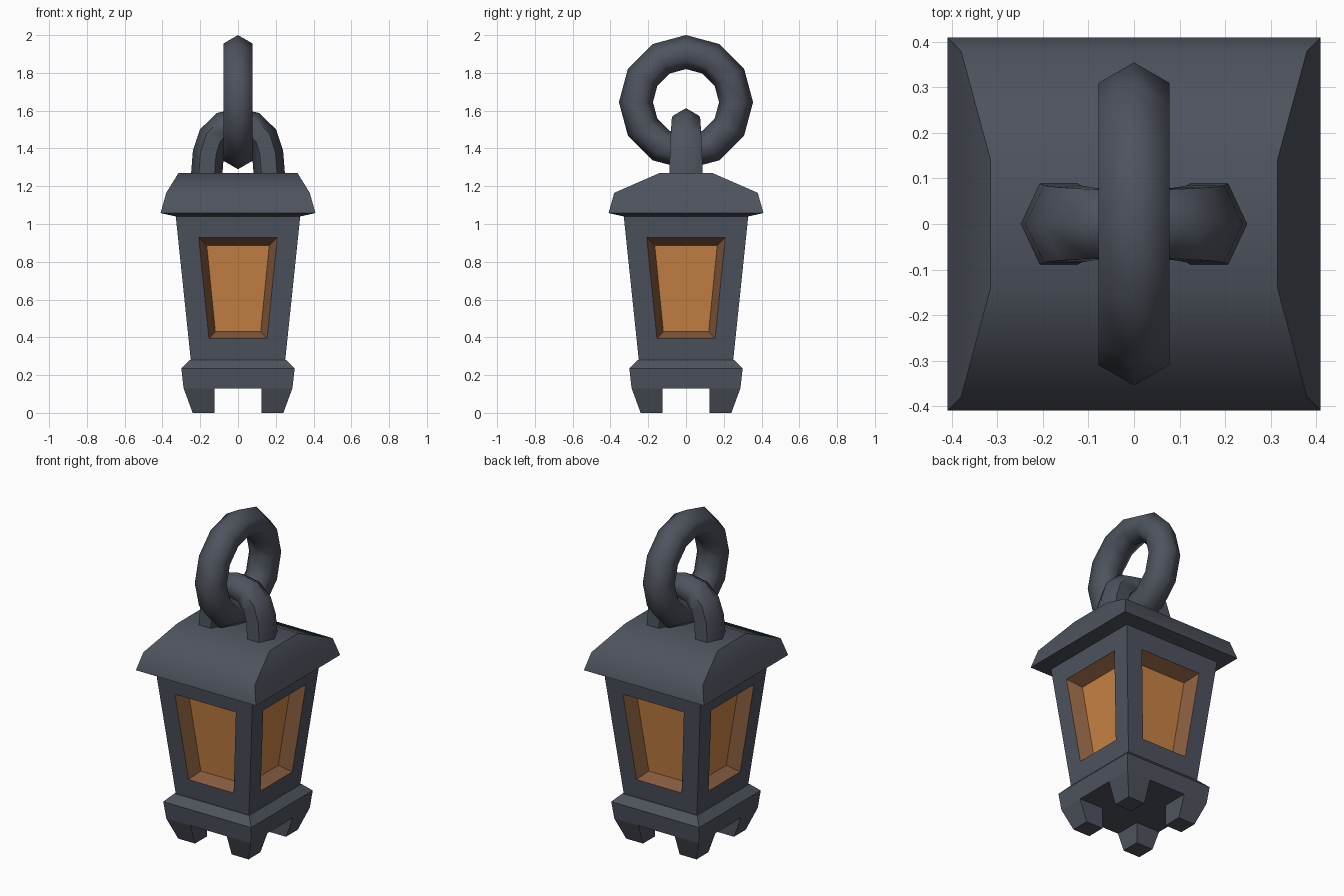
import bpy, bmesh, math
from mathutils import Matrix, Vector

if "Cube" in bpy.data.objects:
    bpy.data.objects.remove(bpy.data.objects["Cube"])


def mat(name, col):
    m = bpy.data.materials.new(name)
    m.diffuse_color = (*col, 1)
    m.use_nodes = True
    m.node_tree.nodes["Principled BSDF"].inputs["Base Color"].default_value = m.diffuse_color
    return m


METAL = mat("dark_metal", (0.076, 0.086, 0.111))
FRAME = mat("brown_frame", (0.235, 0.105, 0.047))
GLASS = mat("amber_glass", (0.58, 0.226, 0.058))


def finish(bm, name, mats, smooth=None):
    bmesh.ops.remove_doubles(bm, verts=bm.verts, dist=1e-5)
    bmesh.ops.recalc_face_normals(bm, faces=bm.faces)
    me = bpy.data.meshes.new(name)
    bm.to_mesh(me)
    bm.free()
    ob = bpy.data.objects.new(name, me)
    bpy.context.collection.objects.link(ob)
    for m in mats:
        me.materials.append(m)
    if smooth:
        bpy.ops.object.select_all(action='DESELECT')
        ob.select_set(True)
        bpy.context.view_layer.objects.active = ob
        bpy.ops.object.shade_smooth_by_angle(angle=math.radians(smooth))
    return ob


def skin(rings, name, smooth=None):
    """Capped skin through closed rings of points."""
    bm = bmesh.new()
    vs = [[bm.verts.new(p) for p in r] for r in rings]
    n = len(vs[0])
    for a, b in zip(vs, vs[1:]):
        for i in range(n):
            j = (i + 1) % n
            bm.faces.new((a[i], a[j], b[j], b[i]))
    bm.faces.new(vs[0])
    bm.faces.new(vs[-1])
    return finish(bm, name, [METAL], smooth)


def rect(x0, x1, y0, y1, z):
    return [(x0, y0, z), (x1, y0, z), (x1, y1, z), (x0, y1, z)]


def box_ring(z, hx, hy):
    return rect(-hx, hx, -hy, hy, z)


# Base block and four feet
skin([box_ring(0.13, 0.288, 0.288), box_ring(0.235, 0.3, 0.3),
      box_ring(0.28, 0.255, 0.255)], "base")
for sx in (-1, 1):
    for sy in (-1, 1):
        skin([rect(sx * 0.125, sx * o, sy * 0.125, sy * o, z)
              for z, o in ((0, 0.24), (0.13, 0.288))], "foot")

# Roof with short ridge platform
skin([box_ring(1.04, 0.33, 0.33), box_ring(1.058, 0.41, 0.41),
      box_ring(1.165, 0.38, 0.38), box_ring(1.27, 0.315, 0.14)], "roof", 55)

# Tapered body with four recessed windows
Z0, Z1 = 0.28, 1.045


def wall(z):
    return 0.25 + 0.08 * (z - Z0) / (Z1 - Z0)


bm = bmesh.new()
for k in range(4):
    rot = Matrix.Rotation(k * math.pi / 2, 3, 'Z')
    rings = []
    for zb, wb, zt, wt, d in ((Z0, 0.25, Z1, 0.33, 0),
                              (0.395, 0.154, 0.928, 0.208, 0),
                              (0.43, 0.12, 0.885, 0.165, 0.075)):
        pts = [(-wb, zb), (wb, zb), (wt, zt), (-wt, zt)]
        rings.append([bm.verts.new(rot @ Vector((x, d - wall(z), z)))
                      for x, z in pts])
    for m, (a, b) in enumerate(zip(rings, rings[1:])):
        for i in range(4):
            j = (i + 1) % 4
            bm.faces.new((a[i], a[j], b[j], b[i])).material_index = m
    bm.faces.new(rings[2]).material_index = 2
bmesh.ops.remove_doubles(bm, verts=bm.verts, dist=1e-5)
bmesh.ops.holes_fill(bm, edges=[e for e in bm.edges if e.is_boundary])
finish(bm, "lantern_body", [METAL, FRAME, GLASS])

# Arched loop on the roof: tapered hexagon swept along an arch
half = [(0.166, 1.26), (0.157, 1.375), (0.131, 1.457), (0.072, 1.515)]
path = half + [(0, 1.53)] + [(-x, z) for x, z in reversed(half)]
rings = []
for i, (x, z) in enumerate(path):
    a, b = path[max(i - 1, 0)], path[min(i + 1, len(path) - 1)]
    t = Vector((b[0] - a[0], b[1] - a[1])).normalized()
    n = Vector((t.y, -t.x))
    if i in (0, len(path) - 1):
        n = Vector((1, 0)) if x > 0 else Vector((-1, 0))
    w = 0.072 + 0.017 * (abs(i - 4) / 4)
    ring = []
    for s in range(6):
        ang = s * math.pi / 3
        r = 0.083 * math.cos(ang)
        ring.append((x + n.x * r, w * math.sin(ang) / math.sin(math.pi / 3),
                     z + n.y * r))
    rings.append(ring)
skin(rings, "roof_loop", 62)

# Hanging ring
bpy.ops.mesh.primitive_torus_add(major_radius=0.265, minor_radius=0.09,
                                 major_segments=12, minor_segments=6,
                                 location=(0, 0, 1.645),
                                 rotation=(0, math.pi / 2, 0))
ring = bpy.context.object
ring.name = "hanging_ring"
ring.data.materials.append(METAL)
bpy.ops.object.shade_smooth_by_angle(angle=math.radians(65))
